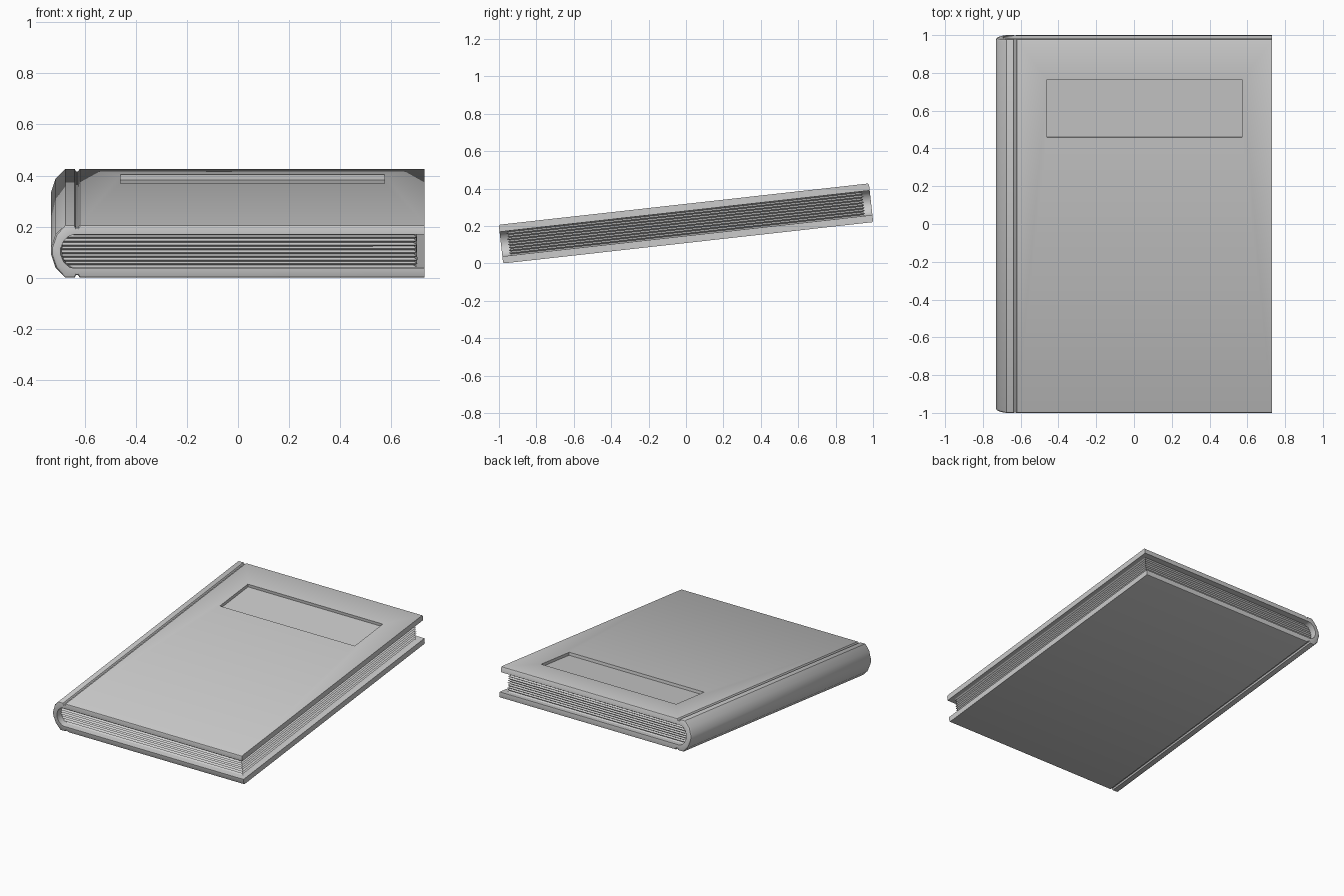
import bpy, bmesh, math, random
from mathutils import Matrix

if "Cube" in bpy.data.objects:
    bpy.data.objects.remove(bpy.data.objects["Cube"])

random.seed(4)
TILT = math.radians(6.37)
PLACE = Matrix.Translation((0, 0, 0.2135)) @ Matrix.Rotation(TILT, 4, 'X')
H = 0.9955          # half length of the book
T = 0.104           # half thickness


def loft(name, rings, closed=False):
    """Skin a list of equal-length rings; optionally cap with end polygons."""
    bm = bmesh.new()
    vs = [[bm.verts.new(p) for p in r] for r in rings]
    n = len(rings[0])
    for a, b in zip(vs, vs[1:]):
        for i in range(n):
            j = (i + 1) % n
            bm.faces.new((a[i], a[j], b[j], b[i]))
    for ring in (vs[0], vs[-1]):
        if closed:
            bm.faces.new(ring)
        else:       # C-shaped end: quads between outer and inner halves
            m = n // 2
            for i in range(m - 1):
                bm.faces.new((ring[i], ring[i + 1], ring[n - 2 - i], ring[n - 1 - i]))
    bmesh.ops.recalc_face_normals(bm, faces=bm.faces)
    me = bpy.data.meshes.new(name)
    bm.to_mesh(me)
    bm.free()
    ob = bpy.data.objects.new(name, me)
    bpy.context.collection.objects.link(ob)
    return ob


def mirrored(half):
    return half + [(x, -z) for x, z in reversed(half)]


# Cover: C-shaped profile with hinge grooves and faceted round spine
outer = mirrored([(0.73, T), (-0.619, T), (-0.626, T - 0.01), (-0.634, T - 0.01),
                  (-0.639, T), (-0.676, T), (-0.714, 0.066), (-0.731, 0.016)])
inner = mirrored([(0.73, 0.066), (-0.619, 0.066), (-0.626, 0.066), (-0.634, 0.066),
                  (-0.642, 0.066), (-0.66, 0.062), (-0.682, 0.042), (-0.694, 0.012)])


def section(side, dy, shrink):
    ring = []
    for x, z in outer:
        k = 2.0 if x < -0.7 else 1.0          # spine ends are rounder
        sx = shrink * k if x < -0.7 else 0
        sz = math.copysign(min(shrink, abs(z) * 0.2), z)
        ring.append((x + sx, side * (H - dy * k), z - sz))
    ring += [(x, side * H, z) for x, z in reversed(inner)]
    return ring


steps = [(0, 0.007), (0.0025, 0.0025), (0.008, 0)]
rings = [section(-1, *s) for s in steps] + [section(1, *s) for s in reversed(steps)]
# keep the inner skin on straight lines between both ends
n = len(outer)
for k, ring in enumerate(rings):
    if k not in (0, len(rings) - 1):
        y = -H + 0.01 * k if k < 3 else H - 0.01 * (len(rings) - 1 - k)
        rings[k] = ring[:n] + [(p[0], y, p[2]) for p in ring[n:]]
cover = loft("cover", rings)

# Recessed title panel cut into the front board
x0, x1, y0, y1 = -0.46, 0.573, 0.473, 0.781
cutter = loft("panel_cutter", [[(x0, y0, z), (x1, y0, z), (x1, y1, z), (x0, y1, z)]
                               for z in (T - 0.02, T + 0.1)], closed=True)
cutter.hide_render = True
mod = cover.modifiers.new("panel", 'BOOLEAN')
mod.operation = 'DIFFERENCE'
mod.solver = 'EXACT'
mod.object = cutter
bpy.context.view_layer.objects.active = cover
bpy.ops.object.modifier_apply(modifier=mod.name)
bpy.data.objects.remove(cutter)

# Page block: stacked ridges on three edges, rounded against the spine
RIDGES = 9
rings = []
for i in range(2 * RIDGES + 1):
    t = i / RIDGES - 1
    z = 0.067 * t
    cut = 0.012 if i % 2 else 0.0
    left = -0.69 + 0.037 * abs(t) ** 2.5

    def j():
        return cut + random.uniform(0, 0.004)
    rings.append([(left, -0.96 + j(), z), (0.702 - j(), -0.96 + j(), z),
                  (0.702 - j(), 0.96 - j(), z), (left, 0.96 - j(), z)])
pages = loft("pages", rings, closed=True)

# Tilt the whole book and set shading
for ob in (cover, pages):
    ob.data.transform(PLACE)
bpy.ops.object.select_all(action='DESELECT')
cover.select_set(True)
bpy.context.view_layer.objects.active = cover
bpy.ops.object.shade_smooth_by_angle(angle=math.radians(30))
